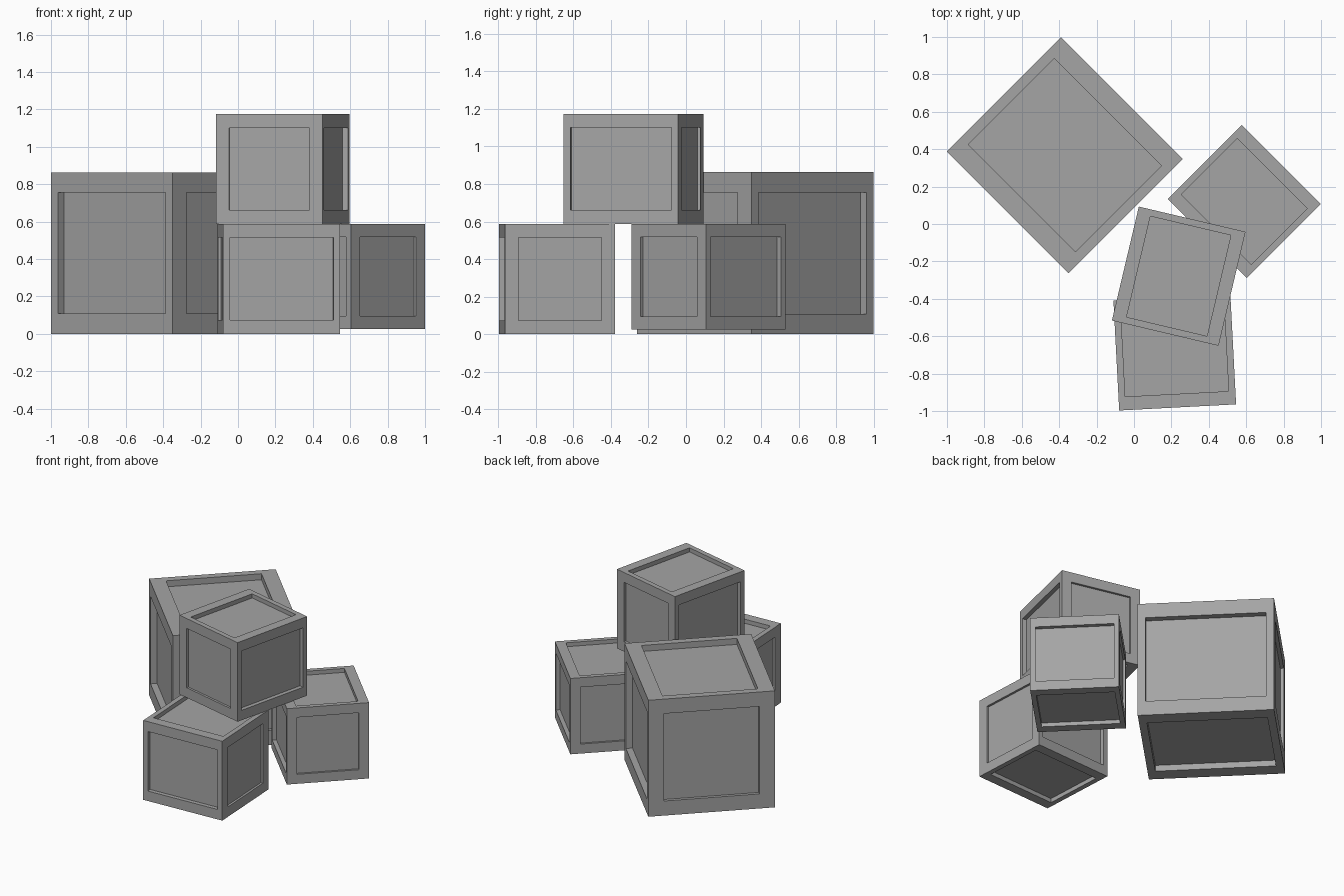
import bpy, bmesh, math

if "Cube" in bpy.data.objects:
    bpy.data.objects.remove(bpy.data.objects["Cube"])

# Frame width and panel depth along each axis, as fractions of the crate size
MARGIN = (0.058, 0.123, 0.125)
DEPTH = (0.026, 0.052, 0.052)

# Darker grey shared by all crates
grey = bpy.data.materials.new("crate_grey")
grey.diffuse_color = (0.376, 0.376, 0.376, 1)
grey.use_nodes = True
grey.node_tree.nodes["Principled BSDF"].inputs["Base Color"].default_value = grey.diffuse_color


def main_axis(face):
    return max(range(3), key=lambda i: abs(face.normal[i]))


def crate(name, size, center, base_z, angle):
    """Box with a recessed panel on all six sides."""
    bm = bmesh.new()
    bmesh.ops.create_cube(bm, size=1)

    # Frame around every face
    panels = list(bm.faces)
    bmesh.ops.inset_individual(bm, faces=panels, thickness=0.1)
    for f in panels:
        n = main_axis(f)
        for v in f.verts:
            for i in range(3):
                if i != n:
                    v.co[i] = math.copysign(0.5 - MARGIN[i], v.co[i])

    # Sunken panels
    sunk = bmesh.ops.extrude_discrete_faces(bm, faces=panels)["faces"]
    for f in sunk:
        f.normal_update()
        n = main_axis(f)
        for v in f.verts:
            v.co[n] = math.copysign(0.5 - DEPTH[n], v.co[n])

    bmesh.ops.scale(bm, vec=size, verts=bm.verts)
    bmesh.ops.recalc_face_normals(bm, faces=bm.faces)
    mesh = bpy.data.meshes.new(name)
    bm.to_mesh(mesh)
    bm.free()
    mesh.materials.append(grey)
    ob = bpy.data.objects.new(name, mesh)
    ob.location = (center[0], center[1], base_z + size[2] / 2)
    ob.rotation_euler.z = math.radians(angle)
    bpy.context.collection.objects.link(ob)
    return ob


# The pile of crates
crate("large_crate", (0.919, 0.863, 0.863), (-0.37, 0.368), 0.0, -45)
crate("front_crate", (0.626, 0.588, 0.588), (0.218, -0.687), 0.0, 3)
crate("right_crate", (0.598, 0.561, 0.562), (0.59, 0.12), 0.025, -45)
crate("upper_crate", (0.626, 0.586, 0.586), (0.239, -0.279), 0.588, 76.7)
